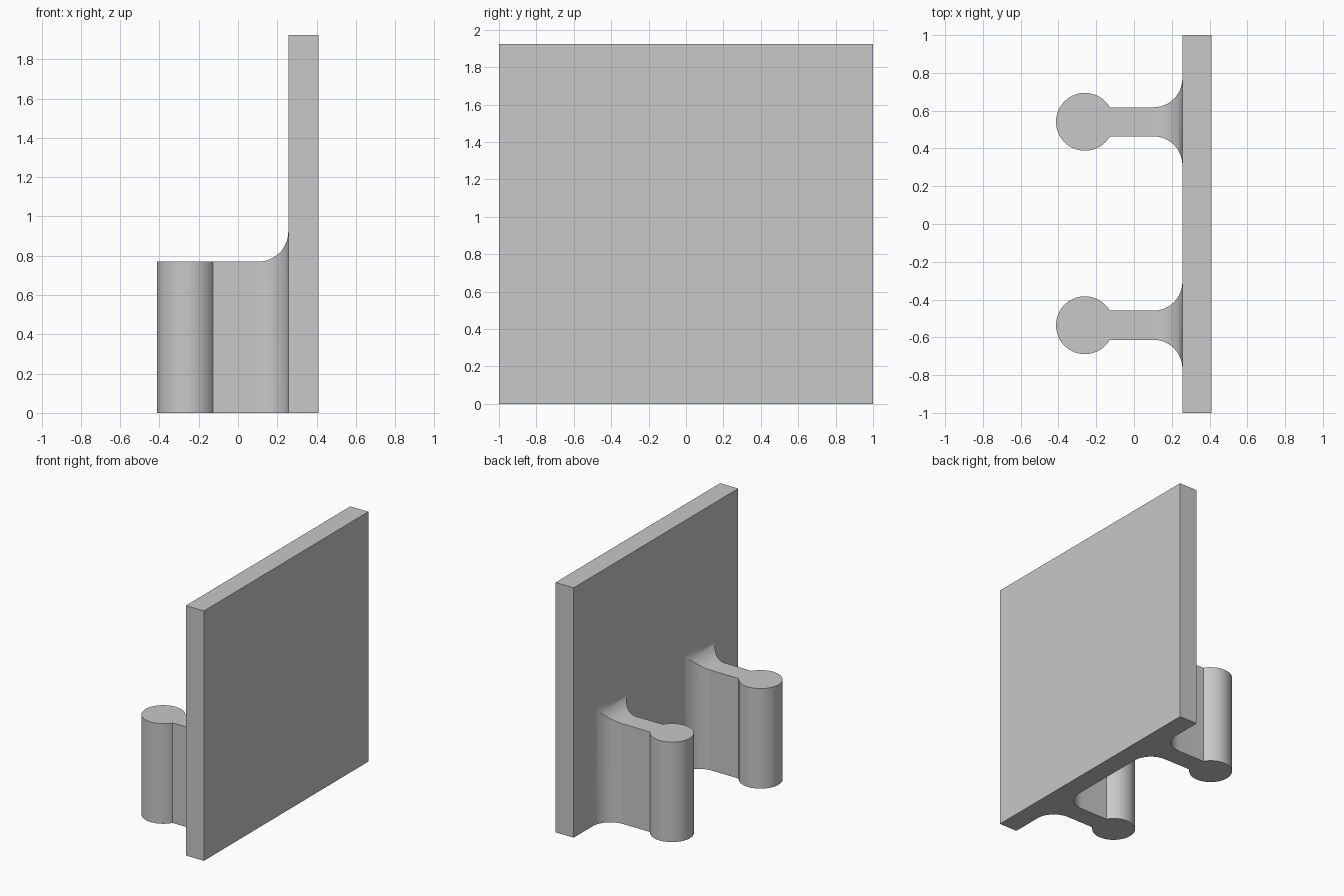
import bpy
import bmesh
import math

cube = bpy.data.objects.get("Cube")
if cube:
    bpy.data.objects.remove(cube, do_unlink=True)

PLATE_X0, PLATE_X1, PLATE_H = 0.256, 0.41, 1.923
KNOB_X, KNOB_R = -0.26, 0.153
WEB_HALF, BRACKET_H, FILLET = 0.077, 0.77, 0.153

grey = bpy.data.materials.new("plain grey")
grey.use_nodes = True
colour = (0.58, 0.58, 0.58, 1)
grey.diffuse_color = colour
grey.node_tree.nodes["Principled BSDF"].inputs["Base Color"].default_value = colour


def finish(name, bm):
    bmesh.ops.recalc_face_normals(bm, faces=bm.faces)
    mesh = bpy.data.meshes.new(name)
    bm.to_mesh(mesh)
    bm.free()
    mesh.materials.append(grey)
    obj = bpy.data.objects.new(name, mesh)
    bpy.context.collection.objects.link(obj)
    bpy.ops.object.select_all(action='DESELECT')
    obj.select_set(True)
    bpy.context.view_layer.objects.active = obj
    bpy.ops.object.shade_smooth_by_angle(angle=math.radians(30))
    return obj


def plate():
    bm = bmesh.new()
    bmesh.ops.create_cube(bm, size=1)
    bmesh.ops.scale(bm, vec=(PLATE_X1 - PLATE_X0, 2, PLATE_H), verts=bm.verts)
    bmesh.ops.translate(bm, vec=((PLATE_X0 + PLATE_X1) / 2, 0, PLATE_H / 2), verts=bm.verts)
    finish("back_plate", bm)


def bracket(name, y, fillet_steps=16, knob_steps=56):
    bm = bmesh.new()

    # Web: rectangular sections that flare in width and height towards the plate
    def section(x, flare):
        h, t = WEB_HALF + flare, BRACKET_H + flare
        return [bm.verts.new((x, y + s * h, z)) for s, z in ((-1, 0), (1, 0), (1, t), (-1, t))]

    start = math.asin(WEB_HALF / KNOB_R)
    rings = [section(KNOB_X + KNOB_R * math.cos(start), 0)]
    for i in range(fillet_steps + 1):
        a = math.pi / 2 * i / fillet_steps
        rings.append(section(PLATE_X0 - FILLET + FILLET * math.sin(a), FILLET * (1 - math.cos(a))))
    for a, b in zip(rings, rings[1:]):
        for k in range(4):
            n = (k + 1) % 4
            bm.faces.new((a[k], a[n], b[n], b[k]))

    # Knob: round bar opening into the web
    first = rings[0]
    low, high = [first[1]], [first[2]]
    for i in range(1, knob_steps):
        a = start + (2 * math.pi - 2 * start) * i / knob_steps
        px, py = KNOB_X + KNOB_R * math.cos(a), y + KNOB_R * math.sin(a)
        low.append(bm.verts.new((px, py, 0)))
        high.append(bm.verts.new((px, py, BRACKET_H)))
    low.append(first[0])
    high.append(first[3])
    for i in range(knob_steps):
        bm.faces.new((low[i], low[i + 1], high[i + 1], high[i]))
    bm.faces.new(low)
    bm.faces.new(high)
    finish(name, bm)


plate()
bracket("rear_bracket", 0.541)
bracket("front_bracket", -0.536)
